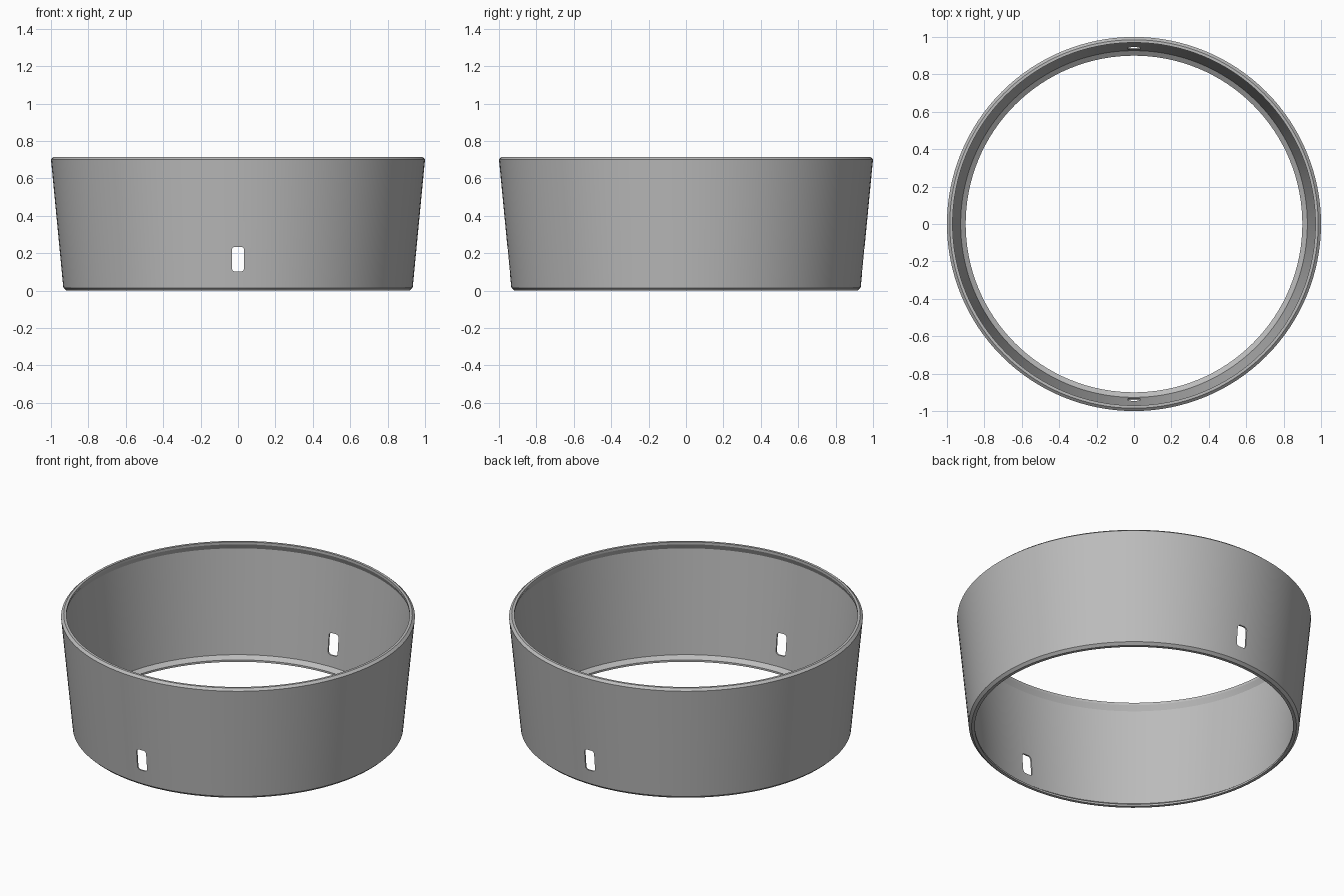
import bpy
import bmesh
import math

if "Cube" in bpy.data.objects:
    bpy.data.objects.remove(bpy.data.objects["Cube"])

SEGMENTS = 128

# One plain grey for the whole part
grey = bpy.data.materials.new("plain_grey")
grey.use_nodes = True
colour = (0.5, 0.5, 0.5, 1)
grey.diffuse_color = colour
grey.node_tree.nodes["Principled BSDF"].inputs["Base Color"].default_value = colour


def make_object(name, bm):
    bmesh.ops.recalc_face_normals(bm, faces=bm.faces[:])
    mesh = bpy.data.meshes.new(name)
    bm.to_mesh(mesh)
    bm.free()
    mesh.materials.append(grey)
    obj = bpy.data.objects.new(name, mesh)
    bpy.context.collection.objects.link(obj)
    return obj


def lathe(name, profile):
    """Revolve a closed (radius, height) outline around z."""
    bm = bmesh.new()
    rings = []
    for i in range(SEGMENTS):
        a = 2 * math.pi * i / SEGMENTS
        rings.append([bm.verts.new((r * math.cos(a), r * math.sin(a), z)) for r, z in profile])
    n = len(profile)
    for i, ring in enumerate(rings):
        following = rings[(i + 1) % SEGMENTS]
        for j in range(n):
            k = (j + 1) % n
            bm.faces.new((ring[j], following[j], following[k], ring[k]))
    return make_object(name, bm)


# Tapered thin wall with chamfered edges and an inner lip at each end
band = lathe("tapered_ring", [
    (0.918, 0), (0.934, 0.015), (1.0, 0.702), (0.985, 0.715),
    (0.97, 0.715), (0.97, 0.70), (0.985, 0.668),
    (0.927, 0.032), (0.90, 0.012), (0.90, 0),
])

# Rounded slot cutter passing through front and back
bm = bmesh.new()
half_width, half_height, corner, middle = 0.033, 0.066, 0.018, 0.168
outline = []
for quarter, (sx, sz) in enumerate([(1, 1), (-1, 1), (-1, -1), (1, -1)]):
    for step in range(5):
        a = math.pi / 2 * (quarter + step / 4)
        x = sx * (half_width - corner) + corner * math.cos(a)
        z = middle + sz * (half_height - corner) + corner * math.sin(a)
        outline.append(bm.verts.new((x, -1.2, z)))
face = bm.faces.new(outline)
extruded = bmesh.ops.extrude_face_region(bm, geom=[face])["geom"]
bmesh.ops.translate(bm, vec=(0, 2.4, 0),
                    verts=[v for v in extruded if isinstance(v, bmesh.types.BMVert)])
cutter = make_object("slot_cutter", bm)
cutter.hide_render = True

# Cut both slots, then remove the cutter
cut = band.modifiers.new("slots", "BOOLEAN")
cut.operation = "DIFFERENCE"
cut.solver = "EXACT"
cut.object = cutter
bpy.context.view_layer.objects.active = band
band.select_set(True)
bpy.ops.object.modifier_apply(modifier=cut.name)
bpy.data.objects.remove(cutter)
bpy.ops.object.shade_smooth_by_angle(angle=math.radians(20))
